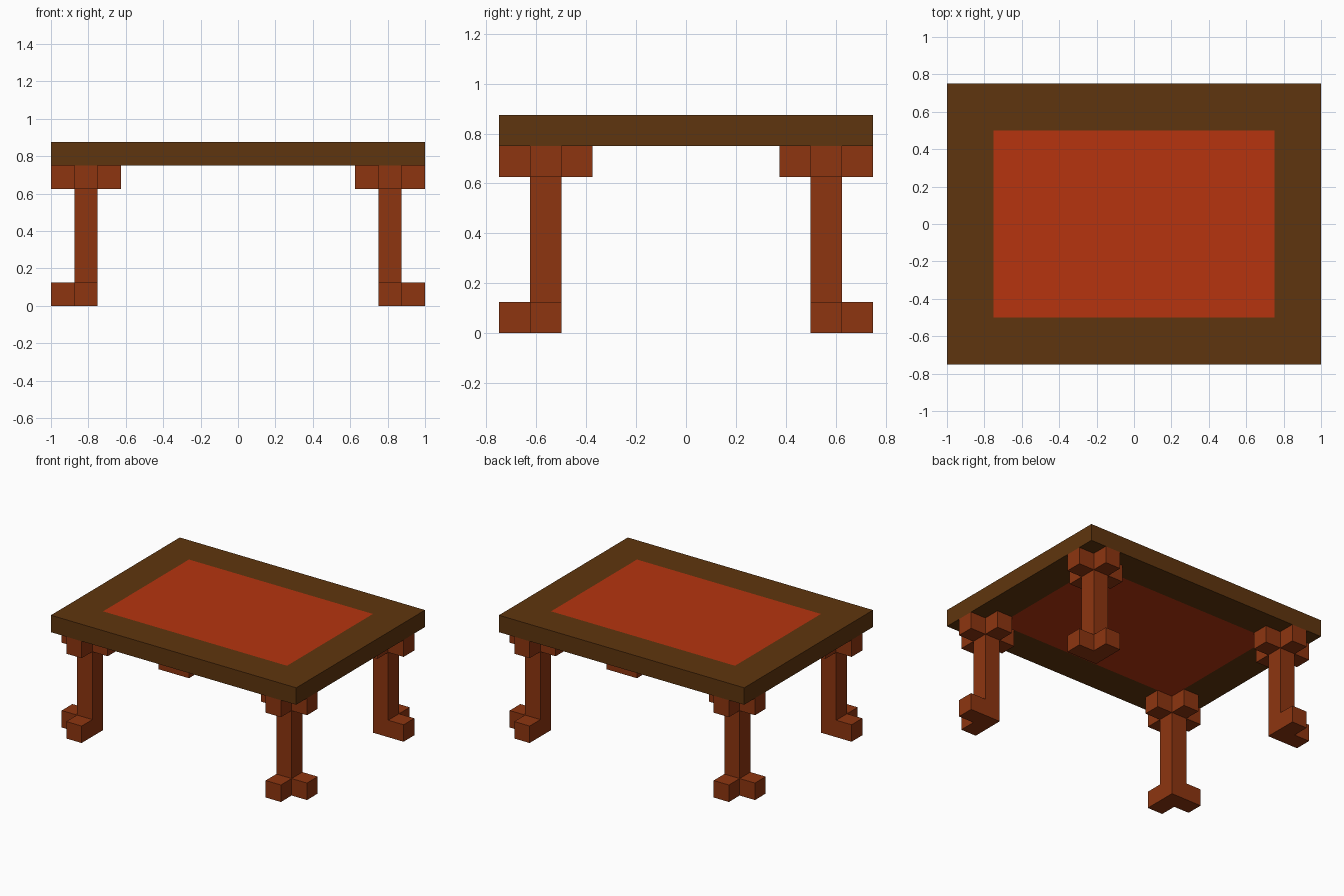
import bpy, bmesh
from mathutils import Matrix, Vector

cube = bpy.data.objects.get("Cube")
if cube:
    bpy.data.objects.remove(cube, do_unlink=True)

U = 0.125  # block size: every part sits on this module


def material(name, rgb):
    """Flat material from 0-255 sRGB values."""
    lin = [((c / 255 + 0.055) / 1.055) ** 2.4 for c in rgb] + [1.0]
    m = bpy.data.materials.new(name)
    m.diffuse_color = lin
    m.use_nodes = True
    m.node_tree.nodes["Principled BSDF"].inputs["Base Color"].default_value = lin
    return m


dark_wood = material("dark wood", (95, 53, 14))
red_wood = material("reddish wood", (141, 53, 16))
red_inlay = material("red inlay", (182, 52, 15))


def add_box(bm, lo, hi):
    lo, hi = Vector(lo), Vector(hi)
    mat = Matrix.Translation((lo + hi) / 2) @ Matrix.Diagonal((*(hi - lo), 1))
    bmesh.ops.create_cube(bm, size=1, matrix=mat)


def finish(bm, name, mats):
    bmesh.ops.recalc_face_normals(bm, faces=bm.faces)
    me = bpy.data.meshes.new(name)
    bm.to_mesh(me)
    bm.free()
    for m in mats:
        me.materials.append(m)
    ob = bpy.data.objects.new(name, me)
    bpy.context.collection.objects.link(ob)
    return ob


# Tabletop: one slab, cut so the inlay is a separate face above and below
bm = bmesh.new()
add_box(bm, (-8 * U, -6 * U, 6 * U), (8 * U, 6 * U, 7 * U))
for axis, dist in (((1, 0, 0), 6 * U), ((0, 1, 0), 4 * U)):
    for s in (-1, 1):
        bmesh.ops.bisect_plane(bm, geom=bm.verts[:] + bm.edges[:] + bm.faces[:],
                               plane_co=Vector(axis) * dist * s, plane_no=axis)
bm.normal_update()
for f in bm.faces:
    c = f.calc_center_median()
    inside = abs(c.x) < 6 * U and abs(c.y) < 4 * U
    f.material_index = 1 if inside and abs(f.normal.z) > 0.5 else 0
finish(bm, "tabletop", [dark_wood, red_inlay])


# Arms point away from the post, one block long
def arm(bm, direction, z):
    dx, dy = direction
    add_box(bm, ((dx - 0.5) * U, (dy - 0.5) * U, z * U),
            ((dx + 0.5) * U, (dy + 0.5) * U, (z + 1) * U))


# Legs: post, cross-shaped bracket on top, L-shaped foot pointing outwards
for sy, depth in ((-1, "front"), (1, "back")):
    for sx, side in ((1, "left"), (-1, "right")):
        bm = bmesh.new()
        add_box(bm, (-U / 2, -U / 2, 0), (U / 2, U / 2, 6 * U))
        for d in ((1, 0), (-1, 0), (0, 1), (0, -1)):
            arm(bm, d, 5)
        for d in ((sx, 0), (0, sy)):
            arm(bm, d, 0)
        leg = finish(bm, f"{depth}_{side}_leg", [red_wood])
        leg.location = (sx * 6.5 * U, sy * 4.5 * U, 0)
